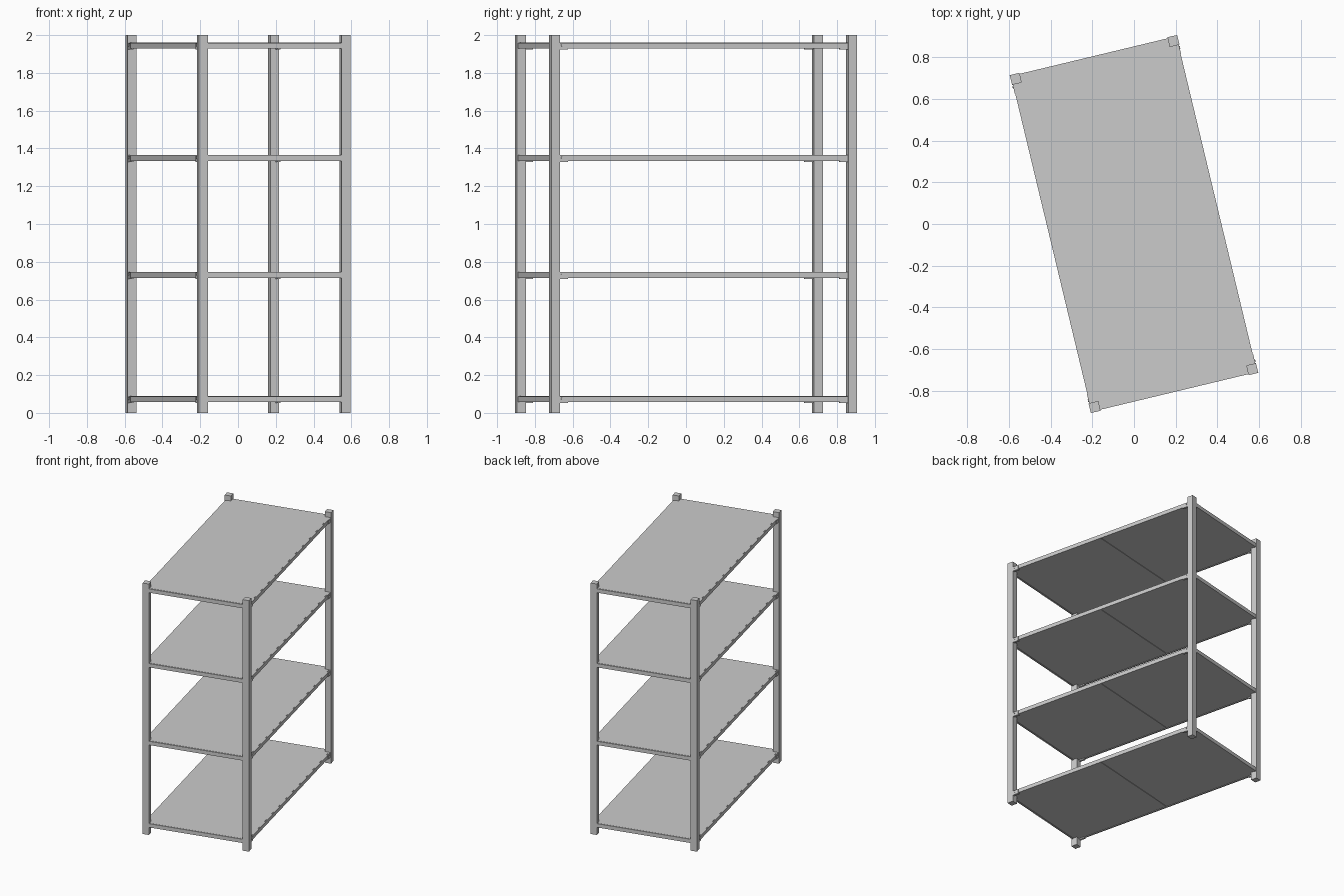
import bpy, bmesh
from math import radians, pi
from mathutils import Matrix, Vector

if "Cube" in bpy.data.objects:
    bpy.data.objects.remove(bpy.data.objects["Cube"])

ROT = Matrix.Rotation(radians(13.5), 4, 'Z')   # whole rack is turned on the floor
W, D, H = 0.825, 1.665, 2.0                    # footprint and height
P = 0.048                                      # post thickness
LEVELS = [0.058, 0.715, 1.334, 1.929]          # underside of each shelf rail
RAIL_H = 0.031


def add_box(bm, lo, hi):
    lo, hi = Vector(lo), Vector(hi)
    m = Matrix.Translation((lo + hi) / 2) @ Matrix.Diagonal((*(hi - lo), 1))
    bmesh.ops.create_cube(bm, size=1, matrix=m)


def finish(name, bm):
    bmesh.ops.transform(bm, matrix=ROT, verts=bm.verts)
    bmesh.ops.recalc_face_normals(bm, faces=bm.faces)
    me = bpy.data.meshes.new(name)
    bm.to_mesh(me)
    bm.free()
    ob = bpy.data.objects.new(name, me)
    bpy.context.collection.objects.link(ob)
    return ob


def box(name, lo, hi):
    bm = bmesh.new()
    add_box(bm, lo, hi)
    return finish(name, bm)


# Corner posts
for sx in (-1, 1):
    for sy in (-1, 1):
        x, y = sx * (W - P) / 2, sy * (D - P) / 2
        box("corner_post", (x - P / 2, y - P / 2, 0), (x + P / 2, y + P / 2, H))

for z in LEVELS:
    top = z + RAIL_H
    px, py = W / 2 - 0.014, D / 2 - 0.014
    # Shelf board, with two panels below meeting at a narrow seam
    box("shelf_board", (-px, -py, z + 0.02), (px, py, top))
    for s in (-1, 1):
        y0, y1 = sorted((s * 0.002, s * py))
        box("shelf_underside_panel", (-px, y0, z + 0.003), (px, y1, z + 0.02))

    for s in (-1, 1):
        # Short rails on the ends
        y0, y1 = sorted((s * (D / 2 - 0.005), s * (D / 2 - 0.017)))
        box("short_rail", (-W / 2 + P, y0, z), (W / 2 - P, y1, top - 0.001))
        # Long rails on the sides
        x0, x1 = sorted((s * (W / 2 - 0.005), s * (W / 2 - 0.017)))
        box("long_rail", (x0, -D / 2 + P, z), (x1, D / 2 - P, top - 0.001))
        # End clip with a bolt at each end of the long rails
        for e in (-1, 1):
            bm = bmesh.new()
            ya, yb = sorted((e * (D / 2 - P), e * (D / 2 - P - 0.045)))
            xa, xb = sorted((s * (W / 2 - 0.003), s * (W / 2 - 0.02)))
            add_box(bm, (xa, ya, z - 0.006), (xb, yb, z + 0.027))
            m = Matrix.Translation((s * (W / 2 - 0.003), e * (D / 2 - P - 0.012), z + 0.017))
            bmesh.ops.create_cone(bm, cap_ends=True, segments=10, radius1=0.006,
                                  radius2=0.006, depth=0.006,
                                  matrix=m @ Matrix.Rotation(pi / 2, 4, 'Y'))
            finish("rail_end_clip", bm)
